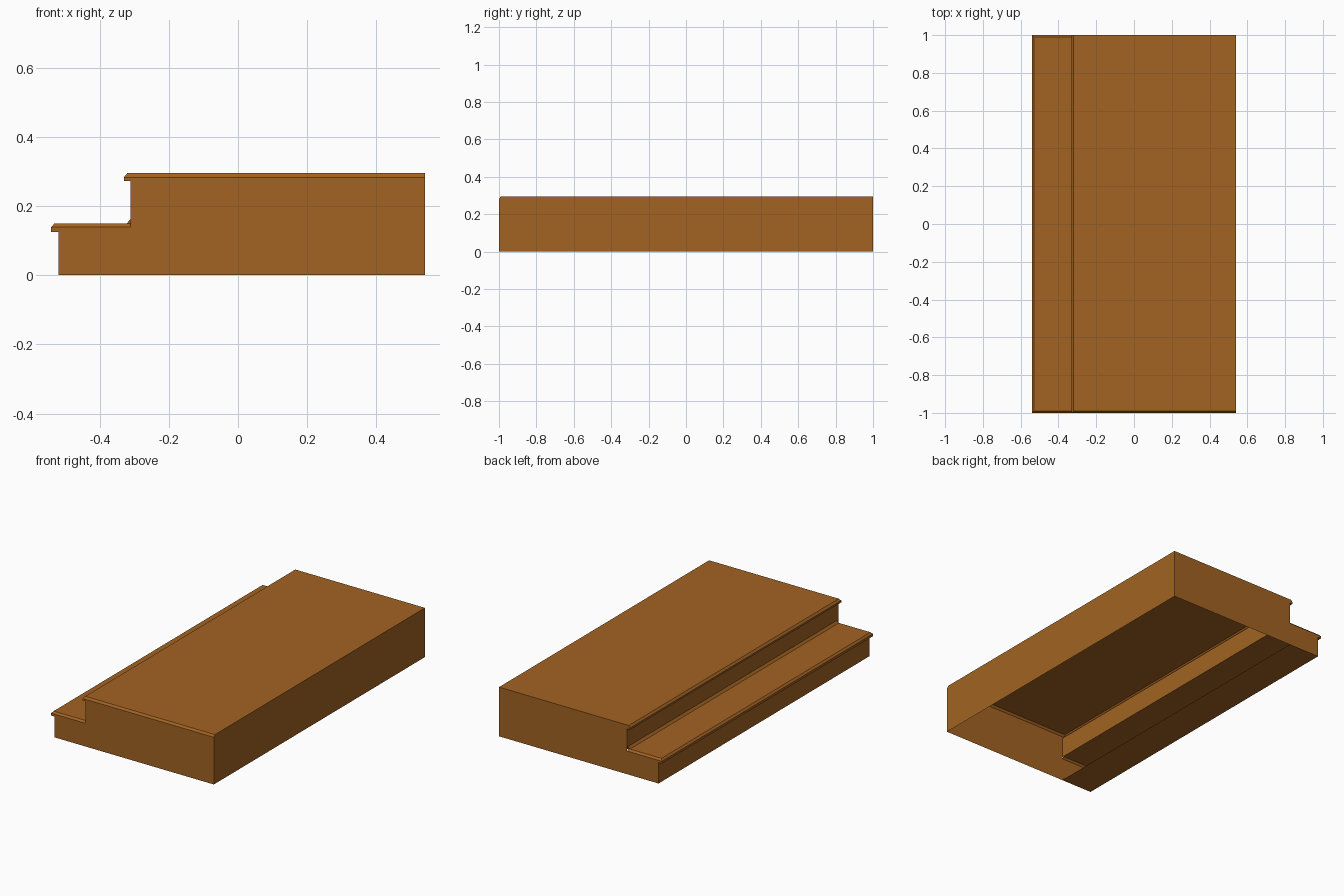
import bpy, bmesh

if "Cube" in bpy.data.objects:
    bpy.data.objects.remove(bpy.data.objects["Cube"])

wood = bpy.data.materials.new("warm brown wood")
wood.diffuse_color = (0.36, 0.125, 0.016, 1)
wood.use_nodes = True
wood.node_tree.nodes["Principled BSDF"].inputs["Base Color"].default_value = wood.diffuse_color
CH = 0.01  # chamfer along the tread ends


def step(name, pts, top, skip, cap, chamfer_front, chamfer_back):
    """Thin shell: profile (x, z) swept along y, with side walls.
    top = indices of the two tread-surface points, pulled in at chamfered ends;
    skip = profile edges left open; cap = extra (x, z) points closing the side wall."""
    bm = bmesh.new()
    ends = []
    for y, ch in ((-1, chamfer_front), (1, chamfer_back)):
        inset = CH if ch else 0
        s = 1 if y > 0 else -1
        ring = [bm.verts.new((x, y - s * inset if i in top else y, z))
                for i, (x, z) in enumerate(pts)]
        extra = [bm.verts.new((x, y, z)) for x, z in cap]
        # side wall below the chamfer, then the chamfer band
        bm.faces.new([v for i, v in enumerate(ring) if i not in top] + extra)
        a, b = top
        bm.faces.new((ring[a - 1], ring[a], ring[b], ring[b + 1]))
        ends.append(ring)
    f, k = ends
    for i in range(len(pts) - 1):
        if i not in skip:
            bm.faces.new((f[i], f[i + 1], k[i + 1], k[i]))
    bmesh.ops.recalc_face_normals(bm, faces=bm.faces[:])
    me = bpy.data.meshes.new(name)
    bm.to_mesh(me)
    bm.free()
    me.materials.append(wood)
    ob = bpy.data.objects.new(name, me)
    bpy.context.collection.objects.link(ob)
    return ob


# Upper platform: back wall, tread, nosing, riser (open underneath)
step("upper_platform",
     [(0.54, 0), (0.54, 0.283), (0.54, 0.295), (-0.32, 0.295), (-0.33, 0.283),
      (-0.33, 0.272), (-0.31, 0.272), (-0.31, 0.15)],
     (2, 3), (), [(-0.31, 0)], True, False)

# Lower step: tread, nosing, riser and bottom board
step("lower_step",
     [(-0.31, 0.139), (-0.31, 0.15), (-0.53, 0.15), (-0.54, 0.139),
      (-0.54, 0.125), (-0.518, 0.125), (-0.518, 0), (-0.31, 0)],
     (1, 2), (0,), [], True, True)

# Small cove strip where the riser meets the lower tread
me = bpy.data.meshes.new("cove_strip")
me.from_pydata([(x, y, z) for y in (-1 + CH, 1 - CH)
                for x, z in ((-0.31, 0.15), (-0.31, 0.163), (-0.321, 0.15))],
               [], [(0, 1, 2), (5, 4, 3), (1, 4, 5, 2)])
me.materials.append(wood)
bpy.context.collection.objects.link(bpy.data.objects.new("cove_strip", me))
